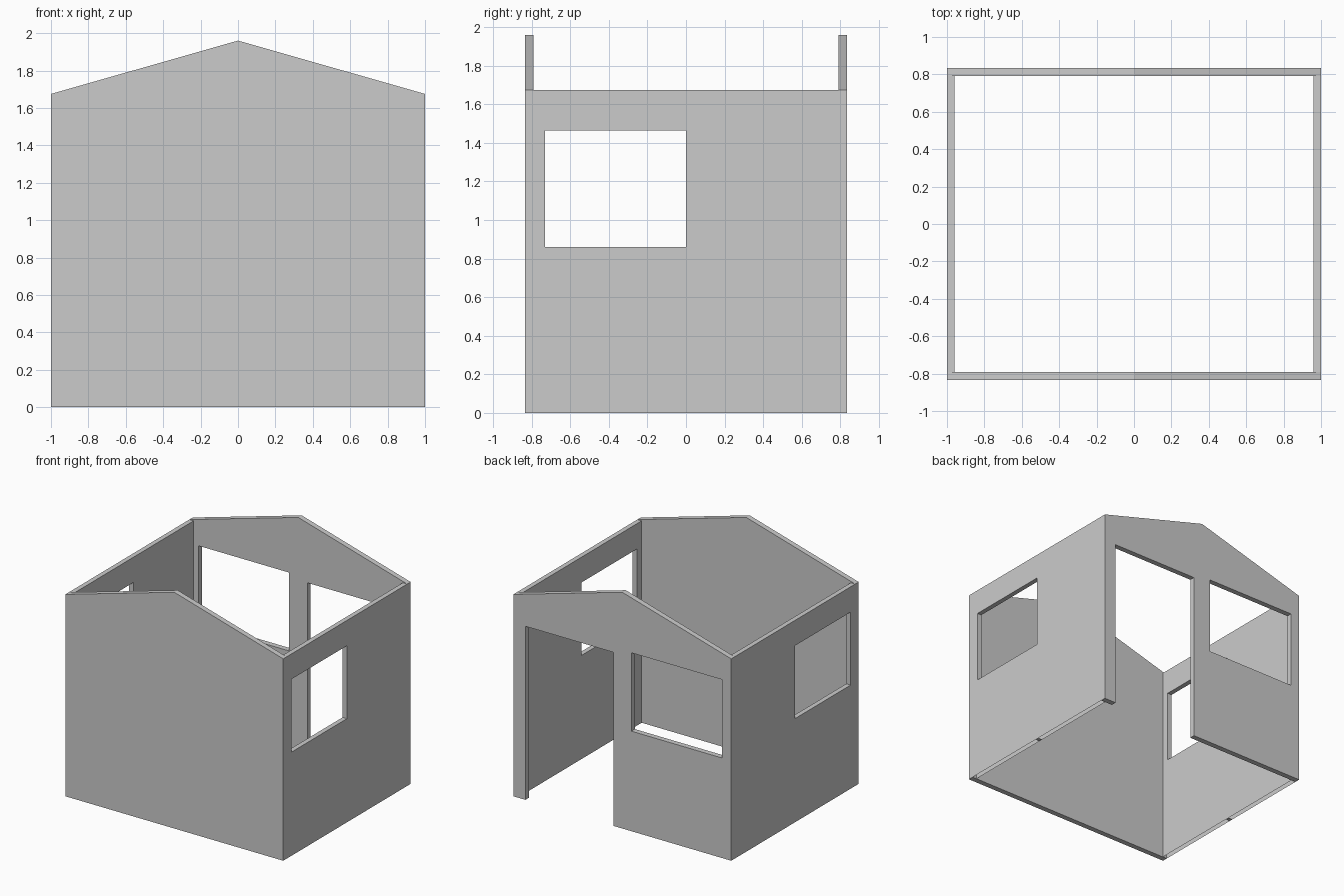
import bpy, bmesh

if "Cube" in bpy.data.objects:
    bpy.data.objects.remove(bpy.data.objects["Cube"])

W, D = 1.0, 0.835            # half width, half depth
T_GABLE, T_SIDE = 0.045, 0.04
EAVE, RIDGE = 1.675, 1.96


def gable_top(x):
    return RIDGE - (RIDGE - EAVE) * abs(x) / W


def eave_top(y):
    return EAVE


def wall(name, cols, rows, holes, top, place, thickness, keep_rim=lambda a, b: True):
    """Panel on a (u, z) grid; holes are (u0, u1, z0, z1); place(u, depth, z) gives xyz."""
    bm = bmesh.new()
    n = len(rows) + 1
    sheets = []
    for depth in (0, thickness):
        sheets.append([[bm.verts.new(place(u, depth, z)) for z in rows + [top(u)]] for u in cols])
    pair = {a: b for ca, cb in zip(*sheets) for a, b in zip(ca, cb)}
    uz = {v: (cols[i], (rows + [top(cols[i])])[j])
          for i, c in enumerate(sheets[0]) for j, v in enumerate(c)}
    # outer and inner skins, leaving out the openings
    for i in range(len(cols) - 1):
        for j in range(n - 1):
            u = (cols[i] + cols[i + 1]) / 2
            z = (uz[sheets[0][i][j]][1] + uz[sheets[0][i][j + 1]][1]) / 2
            if any(a < u < b and c < z < d for a, b, c, d in holes):
                continue
            for s in sheets:
                bm.faces.new((s[i][j], s[i + 1][j], s[i + 1][j + 1], s[i][j + 1]))
    # edges and reveals
    for e in [e for e in bm.edges if len(e.link_faces) == 1 and e.verts[0] in pair]:
        a, b = e.verts
        if keep_rim(uz[a], uz[b]):
            bm.faces.new((a, b, pair[b], pair[a]))
    bmesh.ops.delete(bm, geom=[v for v in bm.verts if not v.link_faces], context='VERTS')
    bmesh.ops.recalc_face_normals(bm, faces=bm.faces[:])
    mesh = bpy.data.meshes.new(name)
    bm.to_mesh(mesh)
    bm.free()
    bpy.context.collection.objects.link(bpy.data.objects.new(name, mesh))


# plain front gable
wall("front_wall", [-W, 0, W], [0], [], gable_top,
     lambda u, d, z: (u, -D + d, z), T_GABLE)

# back gable with doorway and window
door = (0.083, 0.89, -1, 1.44)
window = (-0.917, -0.083, 0.83, 1.48)
wall("back_wall", [-W, -0.917, -0.083, 0, 0.083, 0.89, W], [0, 0.83, 1.44, 1.48],
     [door, window], gable_top, lambda u, d, z: (u, D - d, z), T_GABLE)


# side walls: hollow underneath apart from a small tie in the middle
def side_rim(a, b):
    return a[1] + b[1] > 0 or abs(a[0] + b[0]) / 2 < 0.015


END = D - T_GABLE
for name, s in (("right_wall", 1), ("left_wall", -1)):
    wall(name, [-END, -0.73, -0.015, 0, 0.015, END], [0, 0.86, 1.465],
         [(-0.73, 0, 0.86, 1.465)], eave_top,
         lambda u, d, z, s=s: (s * (W - d), u, z), T_SIDE, side_rim)
